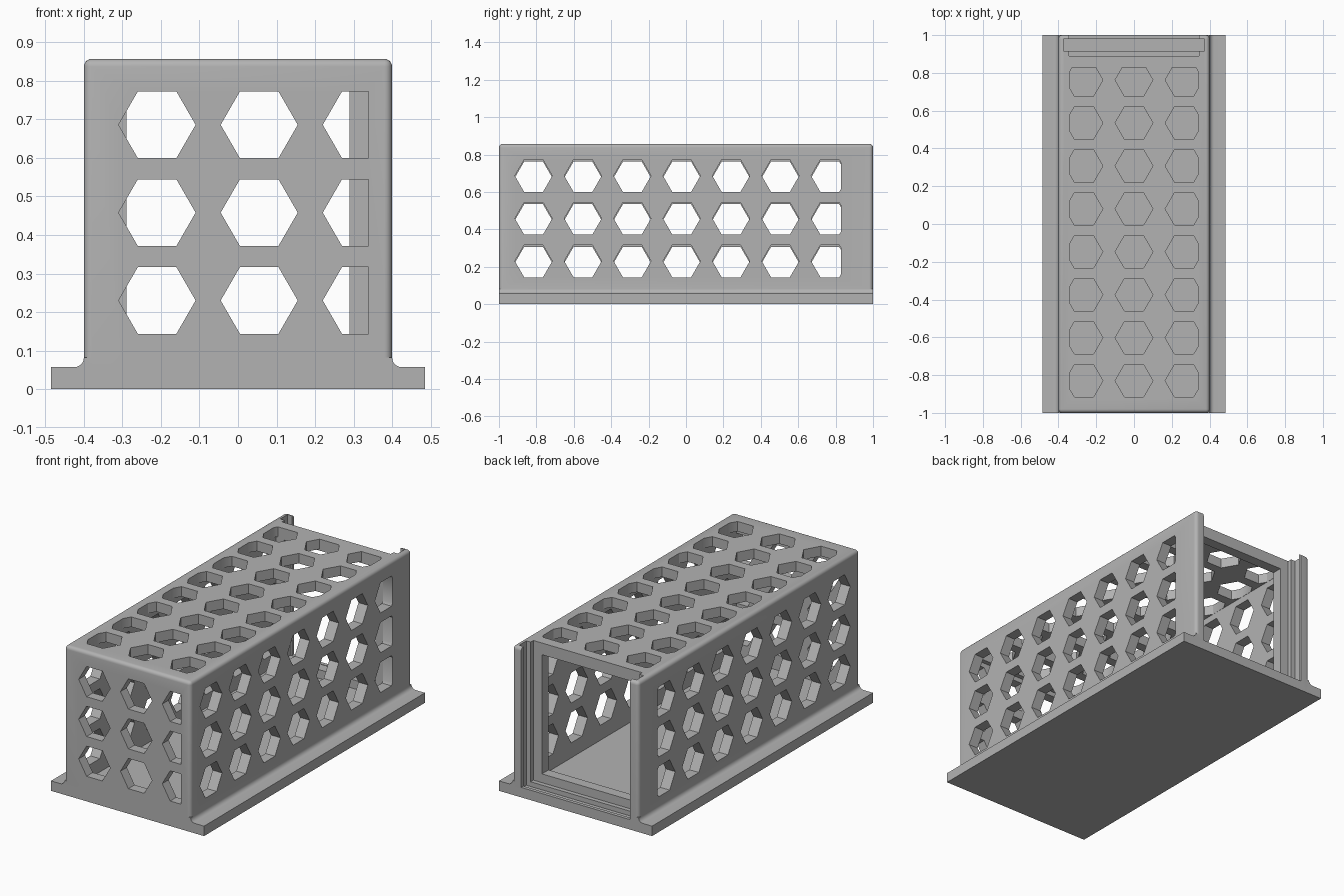
import bpy, bmesh, math
from mathutils import Vector

default = bpy.data.objects.get("Cube")
if default:
    bpy.data.objects.remove(default, do_unlink=True)

H = 0.857          # overall height
W = 0.40           # half width of housing
T = 0.057          # wall and base thickness
IN = 0.34          # half width of cavity
FRAME_Y = 0.83     # front of rear frame
HEX_R = 0.10

grey = bpy.data.materials.new("plain_grey")
grey.use_nodes = True
colour = (0.45, 0.45, 0.45, 1)
grey.diffuse_color = colour
grey.node_tree.nodes["Principled BSDF"].inputs["Base Color"].default_value = colour


def make_object(name, bm):
    bmesh.ops.recalc_face_normals(bm, faces=bm.faces)
    mesh = bpy.data.meshes.new(name)
    bm.to_mesh(mesh)
    bm.free()
    mesh.materials.append(grey)
    obj = bpy.data.objects.new(name, mesh)
    bpy.context.collection.objects.link(obj)
    return obj


def add_prism(bm, points, depth):
    """Extrude a closed loop of 3D points along a depth vector."""
    face = bm.faces.new([bm.verts.new(p) for p in points])
    extruded = bmesh.ops.extrude_face_region(bm, geom=[face])["geom"]
    verts = [g for g in extruded if isinstance(g, bmesh.types.BMVert)]
    bmesh.ops.translate(bm, verts=verts, vec=depth)


def box_mesh(x, y0, y1, z0, z1):
    bm = bmesh.new()
    loop = [(-x, y0, z0), (x, y0, z0), (x, y1, z0), (-x, y1, z0)]
    add_prism(bm, loop, Vector((0, 0, z1 - z0)))
    return bm


def combine(target, cutter, operation):
    mod = target.modifiers.new(operation.lower(), 'BOOLEAN')
    mod.operation = operation
    mod.solver = 'EXACT'
    mod.object = cutter
    bpy.context.view_layer.objects.active = target
    bpy.ops.object.modifier_apply(modifier=mod.name)
    bpy.data.objects.remove(cutter, do_unlink=True)


def clip(points, axis, limit, sign):
    """Keep the part of a 2D polygon where sign * coordinate <= limit."""
    result = []
    for i, b in enumerate(points):
        a = points[i - 1]
        da, db = sign * a[axis] - limit, sign * b[axis] - limit
        if da * db < 0:
            t = da / (da - db)
            result.append(tuple(p + (q - p) * t for p, q in zip(a, b)))
        if db <= 0:
            result.append(b)
    return result


def hex_cutter(name, us, vs, limits, place, depth):
    """Grid of hexagonal prisms, trimmed by (axis, limit, sign) rules."""
    bm = bmesh.new()
    for u in us:
        for v in vs:
            poly = [(u + HEX_R * math.cos(k * math.pi / 3),
                     v + HEX_R * math.sin(k * math.pi / 3)) for k in range(6)]
            for rule in limits:
                poly = clip(poly, *rule)
            add_prism(bm, [place(*p) for p in poly], Vector(depth))
    return make_object(name, bm)


# Housing block with rounded upright and top edges
bm = box_mesh(W, -1, 1, 0, H)
bmesh.ops.bevel(bm, geom=[e for e in bm.edges if max(v.co.z for v in e.verts) > T],
                offset=0.02, segments=5, profile=0.5, affect='EDGES')
housing = make_object("housing", bm)

# Base plate with filleted junction to the walls
R = 0.025
half = [(0.485, 0), (0.485, T)]
for k in range(7):
    a = math.pi / 2 * k / 6
    half.append((W + R - R * math.sin(a), T + R - R * math.cos(a)))
profile = half + [(-x, z) for x, z in reversed(half)]
bm = bmesh.new()
add_prism(bm, [(x, -1, z) for x, z in profile], Vector((0, 2, 0)))
combine(housing, make_object("base_plate", bm), 'UNION')

# Cavity, rear opening, lid slot and the wider lid groove
for name, dims in {
    "cavity": (IN, -1 + T, FRAME_Y, T, 0.80),
    "rear_opening": (0.29, 0.8, 0.9, 0.107, 0.79),
    "lid_slot": (0.345, 0.89, 1.1, T, 1),
    "lid_groove": (0.372, 0.915, 0.98, 0.03, 1),
}.items():
    combine(housing, make_object(name, box_mesh(*dims)), 'DIFFERENCE')

# Hexagonal vents in the side, front and top walls
rows = [0.23 + 0.228 * k for k in range(3)]
side_cols = [-0.815 + 0.264 * k for k in range(7)]
back_trim = FRAME_Y - 0.002
side_trim = IN - 0.001
for name, s, drop in (("left_vents", 1, 0), ("right_vents", -1, 0.01)):
    combine(housing, hex_cutter(
        name, side_cols, [z - drop for z in rows], [(0, back_trim, 1)],
        lambda u, v: (s * 0.32, u, v), (s * 0.2, 0, 0)), 'DIFFERENCE')
combine(housing, hex_cutter(
    "front_vents", [-0.21, 0.055, 0.32], rows, [(0, side_trim, 1)],
    lambda u, v: (u, -0.92, v), (0, -0.2, 0)), 'DIFFERENCE')
combine(housing, hex_cutter(
    "top_vents", [-0.265, 0, 0.265], [-0.83 + 0.2275 * k for k in range(8)],
    [(0, side_trim, 1), (0, side_trim, -1), (1, back_trim, 1)],
    lambda u, v: (u, v, 0.78), (0, 0, 0.2)), 'DIFFERENCE')

# Smooth the rounded edges only
bpy.ops.object.select_all(action='DESELECT')
housing.select_set(True)
bpy.context.view_layer.objects.active = housing
bpy.ops.object.shade_smooth_by_angle(angle=math.radians(30))
